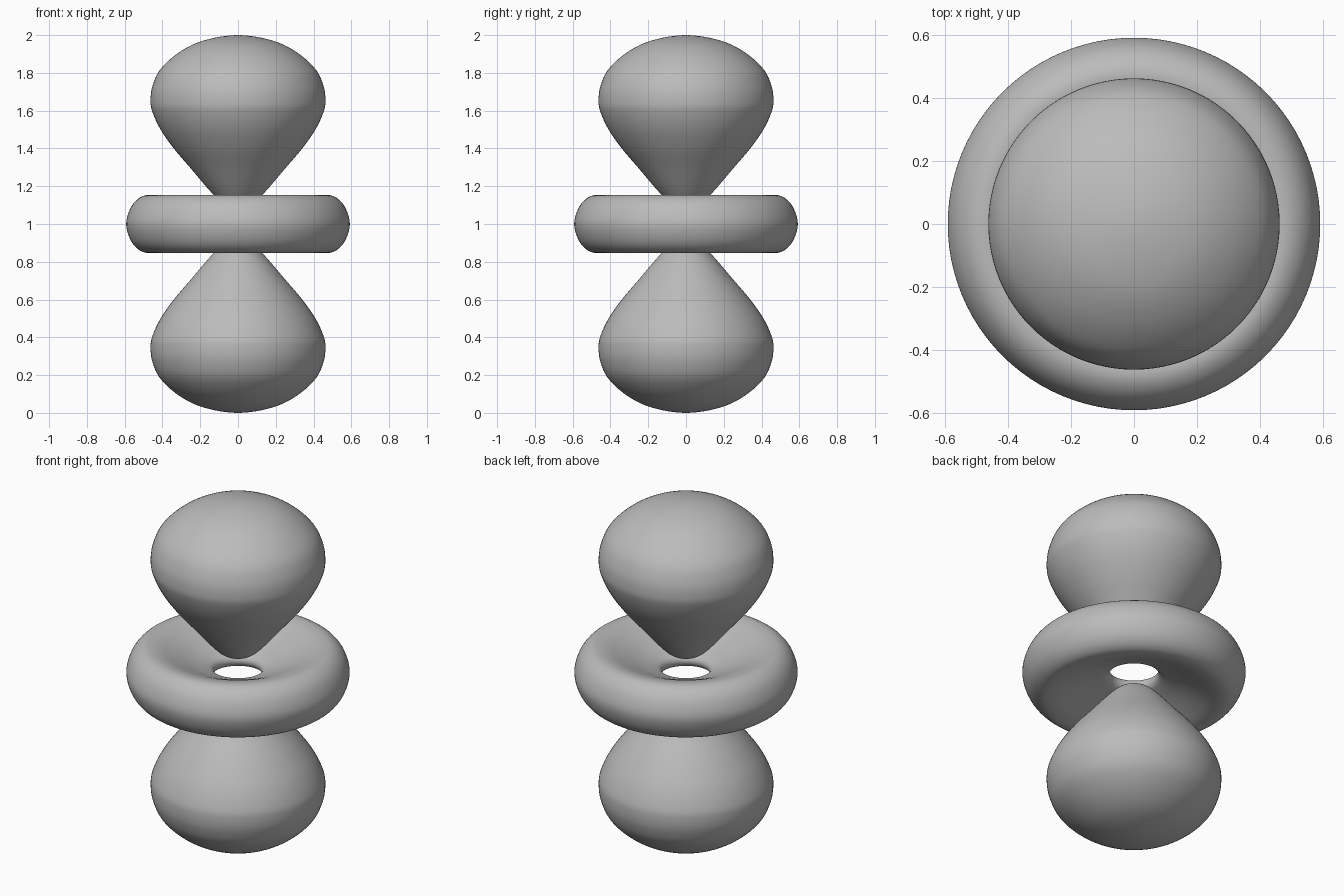
import bpy, bmesh, math
from mathutils import Vector

if "Cube" in bpy.data.objects:
    bpy.data.objects.remove(bpy.data.objects["Cube"])

grey = bpy.data.materials.new("plain grey")
grey.diffuse_color = (0.5, 0.5, 0.5, 1)
grey.use_nodes = True
grey.node_tree.nodes["Principled BSDF"].inputs["Base Color"].default_value = grey.diffuse_color
SEG, SUB = 96, 6


def smooth(pts, closed):
    """Centripetal-free Catmull-Rom through profile points (radius, height)."""
    n, out = len(pts), []
    for i in range(n if closed else n - 1):
        if closed:
            q = [Vector(pts[(i + j) % n]) for j in (-1, 0, 1, 2)]
        else:
            mirror = lambda p: (-p[0], p[1])   # profile crosses the axis
            q = [Vector(mirror(pts[1]) if i == 0 else pts[i - 1]), Vector(pts[i]), Vector(pts[i + 1]),
                 Vector(mirror(pts[-2]) if i == n - 2 else pts[i + 2])]
        a, b, c, d = q
        for k in range(SUB):
            t = k / SUB
            out.append(0.5 * (2*b + (c - a)*t + (2*a - 5*b + 4*c - d)*t*t + (3*b - a - 3*c + d)*t**3))
    if not closed:
        out.append(Vector(pts[-1]))
    return out


def lathe(name, pts, closed=False, flip=1):
    prof = smooth(pts, closed)
    bm = bmesh.new()
    vs = [bm.verts.new((max(p.x, 0), 0, 1 + flip * p.y)) for p in prof]
    es = [bm.edges.new(e) for e in zip(vs, vs[1:] + (vs[:1] if closed else []))]
    bmesh.ops.spin(bm, geom=vs + es, cent=(0, 0, 0), axis=(0, 0, 1), angle=math.tau, steps=SEG)
    bmesh.ops.remove_doubles(bm, verts=bm.verts, dist=1e-4)
    bmesh.ops.recalc_face_normals(bm, faces=bm.faces)
    for f in bm.faces:
        f.smooth = True
    me = bpy.data.meshes.new(name)
    bm.to_mesh(me)
    bm.free()
    me.materials.append(grey)
    ob = bpy.data.objects.new(name, me)
    bpy.context.collection.objects.link(ob)


# Teardrop lobes above and below the centre
lobe = [(0, .095), (.06, .105), (.125, .15), (.255, .30), (.34, .40), (.41, .50), (.452, .59),
        (.463, .65), (.453, .73), (.41, .82), (.31, .91), (.18, .972), (0, 1)]
lathe("upper_lobe", lobe)
lathe("lower_lobe", lobe, flip=-1)

# Ring with a dished top and bottom and a rounded thin inner lip
half = [(.138, .025), (.17, .043), (.25, .074), (.35, .118), (.42, .145), (.48, .153), (.525, .136), (.56, .10), (.583, .05)]
ring = [(.127, 0)] + half + [(.592, 0)] + [(r, -h) for r, h in reversed(half)]
lathe("ring", ring, closed=True)
